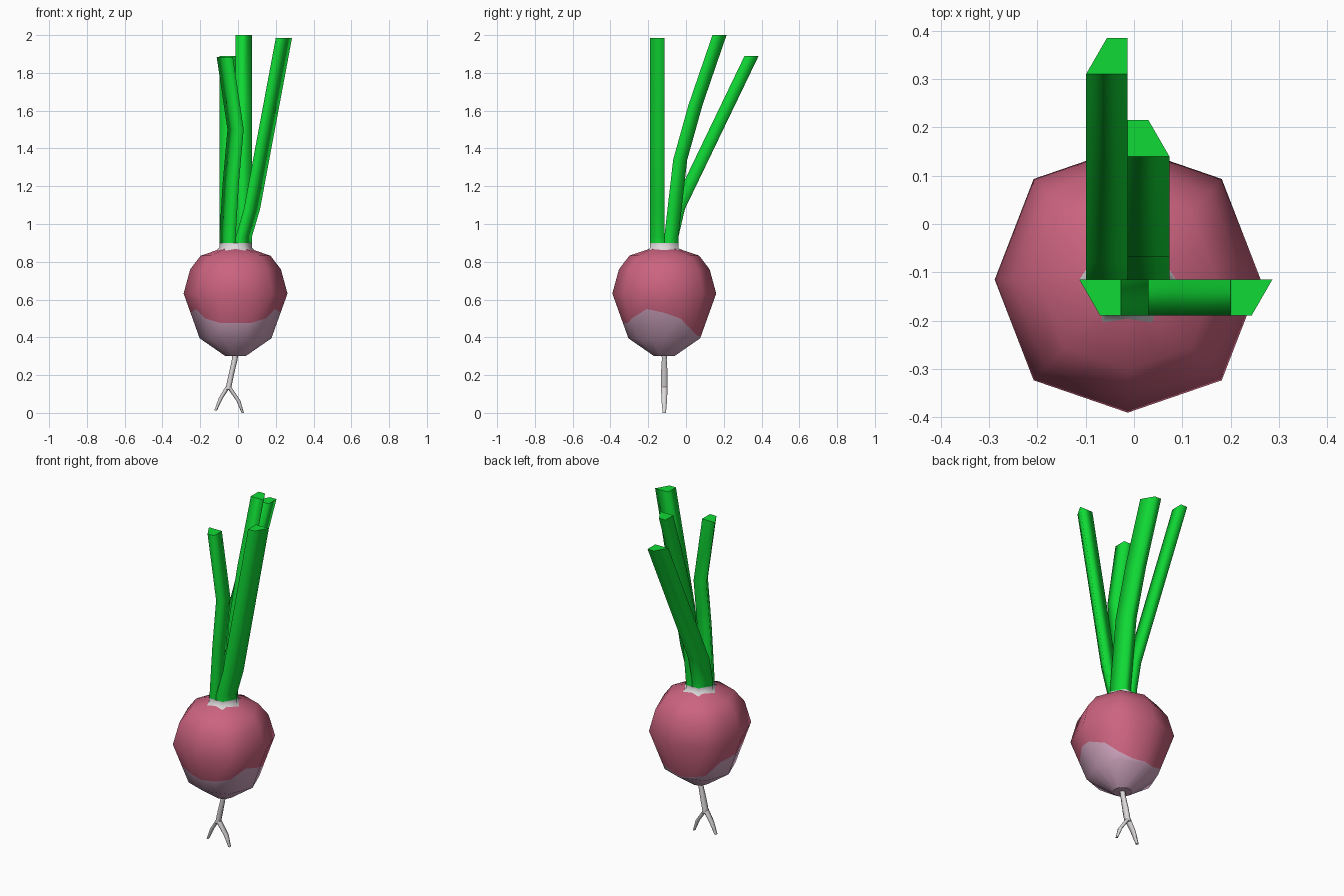
import bpy, bmesh, math

if "Cube" in bpy.data.objects:
    bpy.data.objects.remove(bpy.data.objects["Cube"])

CX, CY = -0.013, -0.115      # vertical axis of the plant


def material(name, rgb):
    m = bpy.data.materials.new(name)
    m.diffuse_color = (*rgb, 1)
    m.use_nodes = True
    m.node_tree.nodes["Principled BSDF"].inputs["Base Color"].default_value = m.diffuse_color
    return m


PINK = material("radish pink", (0.60, 0.125, 0.215))
PALE = material("pale pink", (0.60, 0.36, 0.50))
WHITE = material("root white", (0.72, 0.69, 0.70))
GREEN = material("leaf green", (0.005, 0.70, 0.035))


def loft(name, rings, mats, rule=None):
    """Skin a list of equal-length point rings, cap both ends, smooth the sides."""
    bm = bmesh.new()
    vs = [[bm.verts.new(p) for p in ring] for ring in rings]
    n = len(rings[0])
    for i in range(len(vs) - 1):
        for j in range(n):
            k = (j + 1) % n
            f = bm.faces.new((vs[i][j], vs[i][k], vs[i + 1][k], vs[i + 1][j]))
            f.smooth = True
            if rule:
                f.material_index = rule(i)
    bm.faces.new(vs[0]).material_index = 0
    bm.faces.new(vs[-1]).material_index = len(mats) - 1
    bmesh.ops.recalc_face_normals(bm, faces=bm.faces)
    me = bpy.data.meshes.new(name)
    bm.to_mesh(me)
    bm.free()
    for m in mats:
        me.materials.append(m)
    ob = bpy.data.objects.new(name, me)
    bpy.context.collection.objects.link(ob)
    return ob


# Bulb: eight-sided, with a midpoint on every side so the colour line can wave
octagon = [(math.cos(a * math.pi / 4),
            math.sin(a * math.pi / 4) * (1.07 if a % 2 else 1)) for a in range(8)]
section = []
for a in range(8):
    p, q = octagon[a], octagon[(a + 1) % 8]
    section += [p, ((p[0] + q[0]) / 2, (p[1] + q[1]) / 2)]

# height of the colour line from +x round to -x through the back, then the front
back = [0.53, 0.50, 0.43, 0.41, 0.405, 0.41, 0.43, 0.50, 0.53]
front = [0.55, 0.50, 0.475, 0.475, 0.475, 0.50, 0.55]
line = back + front


def bulb_ring(r, z):
    return [(CX + r * x, CY + r * y, z) for x, y in section]


def line_ring():
    ring = []
    for (x, y), z in zip(section, line):
        r = 0.19 + (0.275 - 0.19) * (z - 0.395) / (0.632 - 0.395)
        ring.append((CX + r * x, CY + r * y, z))
    return ring


rings = [bulb_ring(0.053, 0.30), bulb_ring(0.19, 0.395), line_ring()]
rings += [bulb_ring(r, z) for r, z in
          [(0.275, 0.632), (0.24, 0.76), (0.185, 0.832), (0.08, 0.868)]]
loft("bulb", rings, [PALE, PINK], lambda i: 0 if i < 2 else 1)

# Collar: short white hexagon under the leaves
R, RY = 0.086, 0.0745


def hexagon(s, z):
    return [(CX + s * R * math.cos(a * math.pi / 3),
             CY + s * R * math.sin(a * math.pi / 3), z) for a in range(6)]


loft("collar", [hexagon(1.2, 0.858), hexagon(1.0, 0.875), hexagon(1.0, 0.902)], [WHITE])


# Leaves: each is one quarter of the hexagon, swept upward in level slices (dx, dy, z)
def leaf(name, sx, sy, path):
    quarter = [(0, 0), (R, 0), (R / 2, RY), (0, RY)]
    loft(name, [[(CX + dx + sx * x, CY + dy + sy * y, z) for x, y in quarter]
                for dx, dy, z in path], [GREEN])


leaf("leaf_front_right", 1, -1,
     [(0, 0, 0.90), (0, 0, 0.93), (0.044, 0, 1.08), (0.098, 0, 1.37), (0.213, 0, 1.985)])
leaf("leaf_front_left", -1, -1,
     [(0, 0, 0.90), (0, 0, 0.93), (0.018, 0, 1.22), (0.043, 0, 1.50), (-0.014, 0, 1.885)])
leaf("leaf_back_left", -1, 1,
     [(0, 0, 0.90), (0, 0, 0.93), (0, 0.035, 1.08), (0, 0.425, 1.89)])
leaf("leaf_back_right", 1, 1,
     [(0, 0, 0.90), (0, 0, 0.93), (0, 0.047, 1.34), (0, 0.128, 1.63), (0, 0.255, 2.0)])


# Root: tapering stem that forks in two, level slices (x, z, half width, half depth)
def root(name, path):
    loft(name, [[(x + rx * math.cos(a * math.pi / 3),
                  CY + ry * math.sin(a * math.pi / 3), z) for a in range(6)]
                for x, z, rx, ry in path], [WHITE])


root("root_stem", [(-0.013, 0.315, 0.016, 0.016), (-0.018, 0.28, 0.015, 0.015),
                   (-0.036, 0.20, 0.014, 0.021), (-0.052, 0.125, 0.015, 0.021)])
root("root_fork_left", [(-0.052, 0.14, 0.013, 0.020), (-0.090, 0.08, 0.011, 0.017),
                        (-0.119, 0.012, 0.007, 0.010)])
root("root_fork_right", [(-0.050, 0.14, 0.013, 0.020), (0.002, 0.065, 0.011, 0.017),
                         (0.025, 0.0, 0.006, 0.010)])
